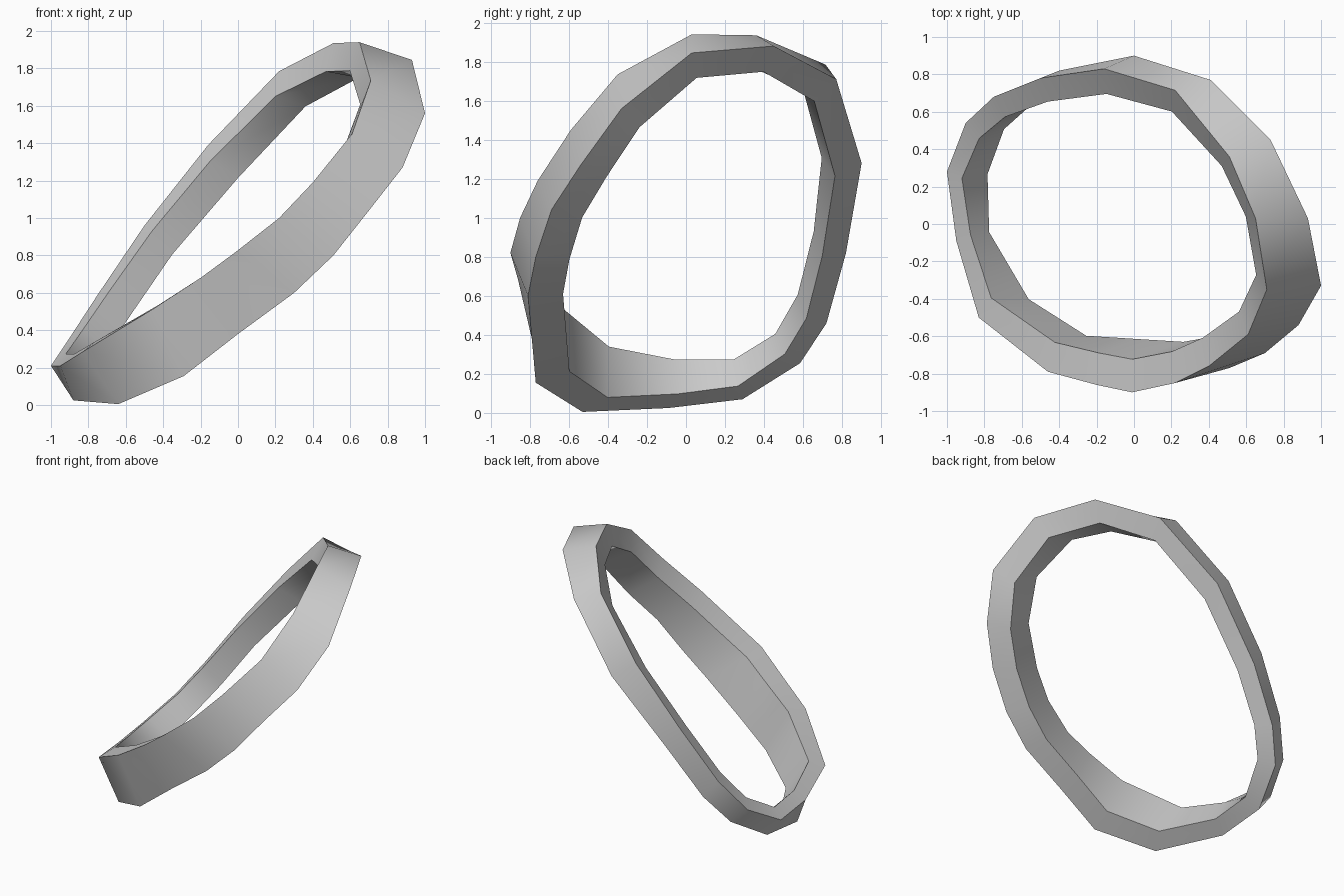
import bpy, bmesh, math
from mathutils import Vector

if "Cube" in bpy.data.objects:
    bpy.data.objects.remove(bpy.data.objects["Cube"])

# Outer edges of the band, going once around the ring
UPPER = [(-.95, -.09, .21), (-.83, -.5, .285), (-.46, -.79, .51), (-.2, -.86, .68),
         (-.01, -.9, .82), (.22, -.85, 1.0), (.4, -.76, 1.19), (.61, -.59, 1.45),
         (.71, -.35, 1.735), (.65, .03, 1.94), (.51, .36, 1.935), (.22, .715, 1.785),
         (-.16, .83, 1.39), (-.5, .78, .96), (-.75, .68, .59), (-.9, .54, .36), (-1, .28, .21)]
LOWER = [(-.88, -.09, .025), (-.64, -.53, .005), (-.29, -.77, .155), (.0, -.79, .38),
         (.3, -.81, .6), (.51, -.77, .8), (.7, -.69, 1.04), (.88, -.54, 1.27),
         (1, -.33, 1.56), (.93, .03, 1.845), (.73, .45, 1.88), (.41, .77, 1.71),
         (0, .9, 1.28), (-.4, .82, .82), (-.65, .72, .46), (-.79, .585, .255), (-.89, .29, .07)]


def inset(loop, scale, shift):
    """Shrink an outer edge towards the middle to get the matching inner edge."""
    return [tuple(c * s + d for c, s, d in zip(p, scale, shift)) for p in loop]


inner_upper = inset(UPPER, (.92, .82, .875), (0, .015, .09))
inner_lower = inset(LOWER, (.88, .815, .89), (0, .03, .075))

# Twisted ring: a four-cornered section bridged around the loop
bm = bmesh.new()
loops = [[bm.verts.new(p) for p in loop] for loop in (UPPER, LOWER, inner_lower, inner_upper)]
n = len(UPPER)
for k in range(4):
    a, b = loops[k], loops[(k + 1) % 4]
    for i in range(n):
        j = (i + 1) % n
        bm.faces.new((a[i], b[i], b[j], a[j]))
bmesh.ops.recalc_face_normals(bm, faces=bm.faces)
for f in bm.faces:
    f.smooth = True
# Crisp corners along the four edges, smooth along the band
for k in range(4):
    for i in range(n):
        e = bm.edges.get((loops[k][i], loops[k][(i + 1) % n]))
        e.smooth = False

mesh = bpy.data.meshes.new("twisted_ring")
bm.to_mesh(mesh)
bm.free()
ring = bpy.data.objects.new("twisted_ring", mesh)
bpy.context.collection.objects.link(ring)

# Plain grey
grey = bpy.data.materials.new("light_grey")
grey.diffuse_color = (.6, .6, .6, 1)
grey.use_nodes = True
grey.node_tree.nodes["Principled BSDF"].inputs["Base Color"].default_value = grey.diffuse_color
mesh.materials.append(grey)
